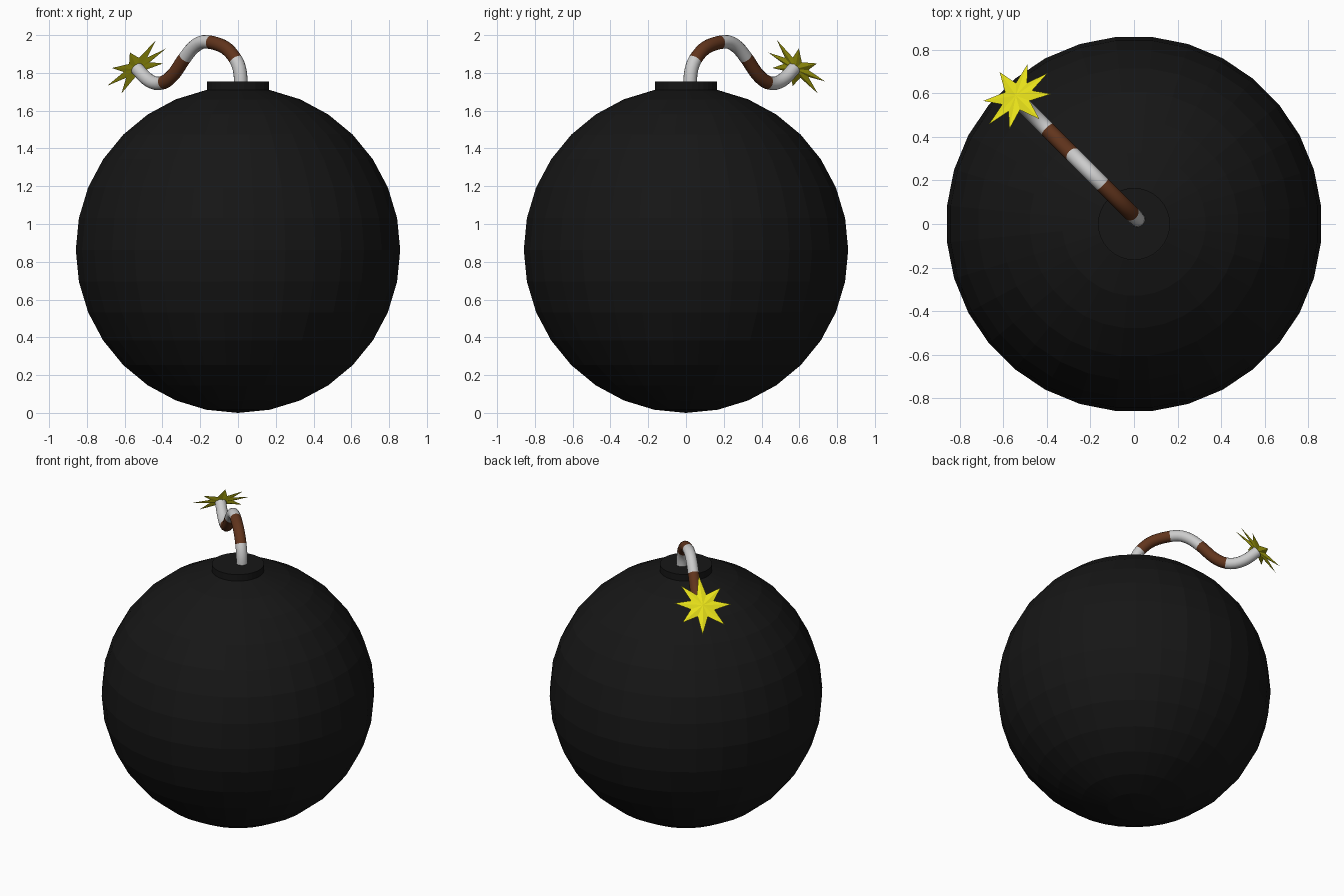
import bpy, bmesh, math
from mathutils import Vector, Matrix

if "Cube" in bpy.data.objects:
    bpy.data.objects.remove(bpy.data.objects["Cube"])


def material(name, rgb):
    m = bpy.data.materials.new(name)
    m.diffuse_color = (*rgb, 1)
    m.use_nodes = True
    m.node_tree.nodes["Principled BSDF"].inputs["Base Color"].default_value = m.diffuse_color
    return m


BLACK = material("black", (0.008, 0.008, 0.008))
BROWN = material("brown", (0.12, 0.035, 0.012))
WHITE = material("white", (0.8, 0.8, 0.8))
YELLOW = material("yellow", (0.8, 0.75, 0.01))


def make_object(name, bm, mats):
    bmesh.ops.recalc_face_normals(bm, faces=bm.faces)
    me = bpy.data.meshes.new(name)
    bm.to_mesh(me)
    bm.free()
    for m in mats:
        me.materials.append(m)
    ob = bpy.data.objects.new(name, me)
    bpy.context.collection.objects.link(ob)
    return ob


# Round body, turned half a segment
R = 0.863
bm = bmesh.new()
bmesh.ops.create_uvsphere(
    bm, u_segments=32, v_segments=16, radius=R,
    matrix=Matrix.Translation((0, 0, R)) @ Matrix.Rotation(math.pi / 32, 4, 'Z'))
make_object("body", bm, [BLACK])

# Collar on top
bm = bmesh.new()
bmesh.ops.create_cone(bm, cap_ends=True, segments=32, radius1=0.165, radius2=0.165,
                      depth=0.11, matrix=Matrix.Translation((0, 0, 1.70)))
make_object("collar", bm, [BLACK])

# Fuse path: (diagonal offset, height), smoothed with a Catmull-Rom spline
path = [(0, 1.66), (0.0, 1.75), (0.007, 1.82), (0.033, 1.88), (0.09, 1.938),
        (0.185, 1.965), (0.245, 1.94), (0.30, 1.875), (0.35, 1.80), (0.40, 1.754),
        (0.45, 1.745), (0.50, 1.77), (0.55, 1.823)]
P = [Vector((0.015 - s, 0.022 + s, z)) for s, z in path]
P = [2 * P[0] - P[1]] + P + [2 * P[-1] - P[-2]]
dense = []
for i in range(1, len(P) - 2):
    a, b, c, d = P[i - 1:i + 3]
    for k in range(12):
        t = k / 12
        dense.append(0.5 * (2 * b + (c - a) * t + (2 * a - 5 * b + 4 * c - d) * t * t
                            + (3 * b - a - 3 * c + d) * t ** 3))
dense.append(P[-2])
length = [0.0]
for a, b in zip(dense, dense[1:]):
    length.append(length[-1] + (b - a).length)


def at(dist):
    i = 0
    while i < len(length) - 2 and length[i + 1] < dist:
        i += 1
    f = (dist - length[i]) / (length[i + 1] - length[i])
    return dense[i].lerp(dense[i + 1], f)


# Fuse tube with five equal stripes
STRIPES, STEPS, SIDES, RAD = 5, 8, 16, 0.036
N = STRIPES * STEPS
pts = [at(length[-1] * i / N) for i in range(N + 1)]
side = Vector((1, 1, 0)).normalized()
bm = bmesh.new()
rings = []
for i, p in enumerate(pts):
    tan = (pts[min(i + 1, N)] - pts[max(i - 1, 0)]).normalized()
    up = side.cross(tan)
    angles = [2 * math.pi * k / SIDES for k in range(SIDES)]
    rings.append([bm.verts.new(p + RAD * (math.cos(a) * side + math.sin(a) * up))
                  for a in angles])
for i in range(N):
    for k in range(SIDES):
        j = (k + 1) % SIDES
        f = bm.faces.new((rings[i][k], rings[i][j], rings[i + 1][j], rings[i + 1][k]))
        f.material_index = (i // STEPS) % 2
        f.smooth = True
bm.faces.new(rings[0])
bm.faces.new(rings[-1])
make_object("fuse", bm, [WHITE, BROWN])

# Eight-pointed spark, facing up and out from the fuse end
centre = Vector((-0.537, 0.584, 1.828))
ax = side
ay = Vector((0.5, -0.5, math.sqrt(0.5)))
normal = ax.cross(ay)
tips = [(10, 0.18), (50, 0.188), (90, 0.205), (139, 0.172),
        (181, 0.182), (228, 0.185), (277, 0.195), (324, 0.175)]
outline = []
for i, (ang, r) in enumerate(tips):
    nxt = tips[(i + 1) % 8][0] + (360 if i == 7 else 0)
    outline += [(ang, r), ((ang + nxt) / 2, 0.08)]
bm = bmesh.new()
rim = []
for ang, r in outline:
    a = math.radians(ang)
    rim.append(bm.verts.new(centre + r * (math.cos(a) * ax + math.sin(a) * ay)))
for h in (0.012, -0.012):
    hub = bm.verts.new(centre + normal * h)
    for a, b in zip(rim, rim[1:] + rim[:1]):
        bm.faces.new((a, b, hub))
make_object("spark", bm, [YELLOW])
